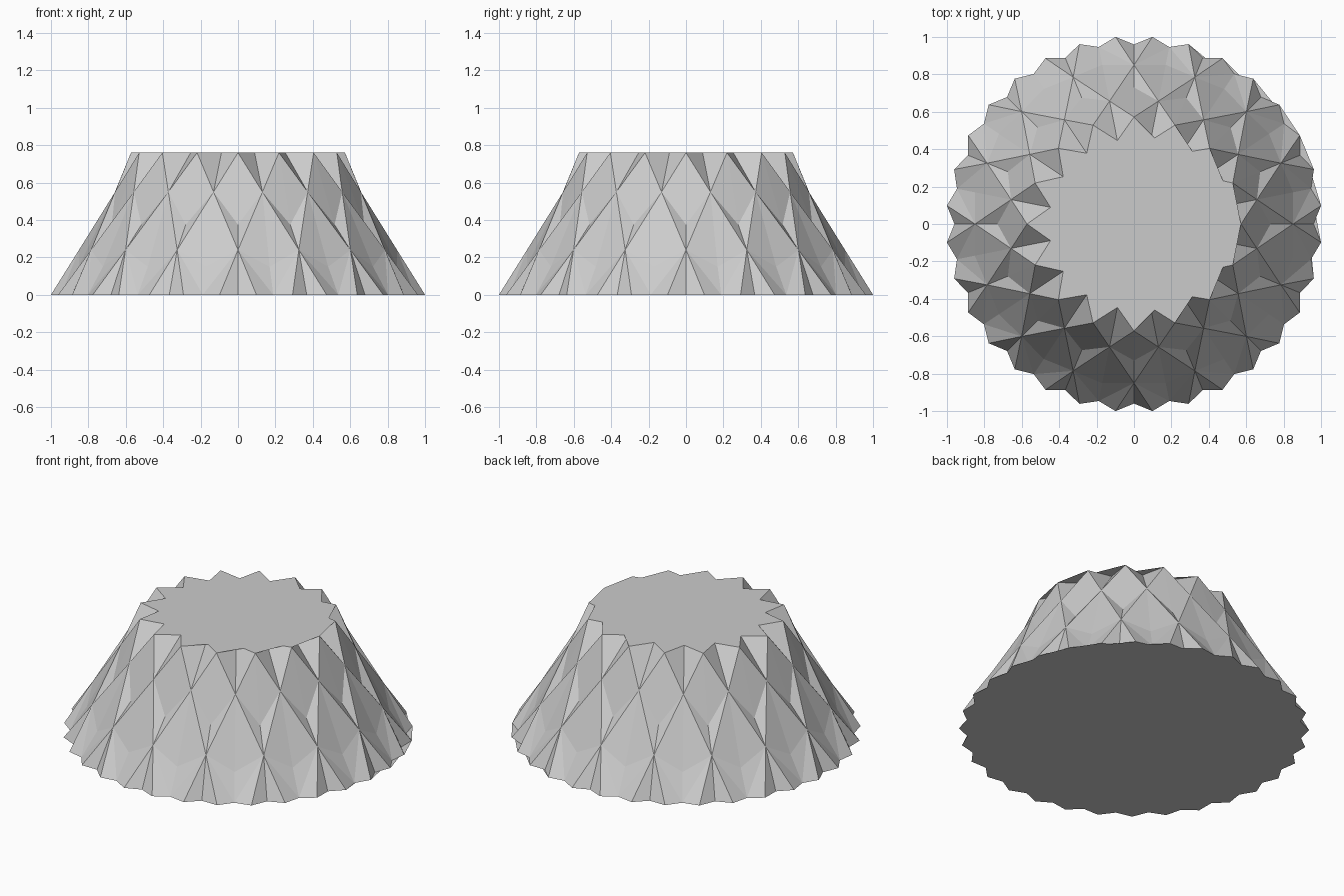
import bpy, bmesh, math

if "Cube" in bpy.data.objects:
    bpy.data.objects.remove(bpy.data.objects["Cube"])

N = 16                      # scales around the pot
STEP = 2 * math.pi / N

bm = bmesh.new()


def ring(radius, z, shift=0.0):
    """Ring of N points; shift is a fraction of one step."""
    return [bm.verts.new((radius * math.cos((k + shift) * STEP),
                          radius * math.sin((k + shift) * STEP), z))
            for k in range(N)]


# Rings of fold points, from the bottom up
foot_notch = ring(0.96, 0, 0)
foot_tip_a = ring(1.005, 0, 0.25)
foot_valley = ring(0.965, 0, 0.5)
foot_tip_b = ring(1.005, 0, 0.75)
low_dent = ring(0.868, 0.15, 0.5)
low_node = ring(0.85, 0.24, 0)
mid_dent = ring(0.73, 0.375, 0)
mid_node = ring(0.67, 0.55, 0.5)
rim_tip = ring(0.572, 0.76, 0)
rim_valley = ring(0.455, 0.76, 0.5)

# Folded wall, one scale column at a time
for k in range(N):
    n = (k + 1) % N
    p = k - 1
    faces = [
        # notches and ridges at the foot
        (low_node[k], foot_notch[k], foot_tip_a[k]),
        (low_node[k], foot_tip_a[k], foot_valley[k]),
        (low_node[k], foot_valley[k], low_dent[k]),
        (low_node[n], low_dent[k], foot_valley[k]),
        (low_node[n], foot_valley[k], foot_tip_b[k]),
        (low_node[n], foot_tip_b[k], foot_notch[n]),
        # lower scale
        (low_dent[k], low_node[n], mid_node[k]),
        (low_dent[k], mid_node[k], low_node[k]),
        # grooves above the lower nodes
        (low_node[k], mid_node[k], mid_dent[k]),
        (low_node[k], mid_dent[k], mid_node[p]),
        # upper scale
        (mid_dent[k], mid_node[k], rim_tip[k]),
        (mid_dent[k], rim_tip[k], mid_node[p]),
        # notches at the rim
        (mid_node[k], rim_valley[k], rim_tip[k]),
        (mid_node[k], rim_tip[n], rim_valley[k]),
    ]
    for f in faces:
        bm.faces.new(f)


def fan_cap(loop, up):
    """Flat cap fanned from the first point, every triangle facing one way."""
    pts = [bm.verts.new(v.co) for v in loop]
    for a, b in zip(pts[1:], pts[2:]):
        f = bm.faces.new((pts[0], a, b))
        f.normal_update()
        if (f.normal.z > 0) != up:
            f.normal_flip()


# Top and bottom caps
rim = [v for pair in zip(rim_tip, rim_valley) for v in pair]
foot = [v for four in zip(foot_notch, foot_tip_a, foot_valley, foot_tip_b) for v in four]
fan_cap(rim, True)
fan_cap(foot[5:] + foot[:5], False)

mesh = bpy.data.meshes.new("folded_pot")
bm.to_mesh(mesh)
bm.free()

grey = bpy.data.materials.new("light_grey")
grey.diffuse_color = (0.6, 0.6, 0.6, 1)
grey.use_nodes = True
grey.node_tree.nodes["Principled BSDF"].inputs["Base Color"].default_value = grey.diffuse_color
mesh.materials.append(grey)

pot = bpy.data.objects.new("folded_pot", mesh)
bpy.context.collection.objects.link(pot)
